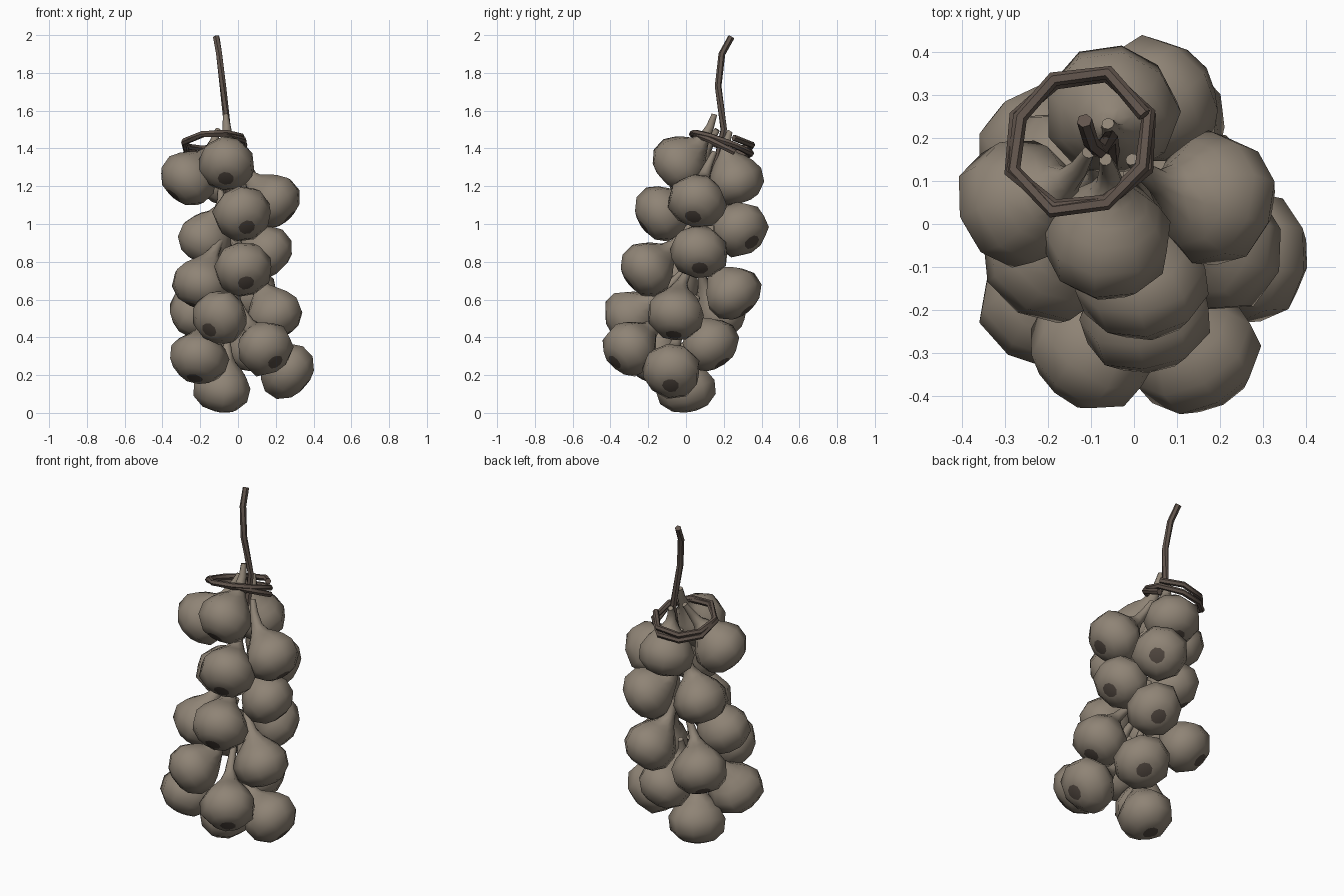
import bpy, bmesh, math, random
from mathutils import Matrix, Vector

random.seed(4)
if "Cube" in bpy.data.objects:
    bpy.data.objects.remove(bpy.data.objects["Cube"])


def material(name, rgb):
    m = bpy.data.materials.new(name)
    m.use_nodes = True
    m.diffuse_color = (*rgb, 1)
    m.node_tree.nodes["Principled BSDF"].inputs["Base Color"].default_value = (*rgb, 1)
    return m


SKIN = material("papery skin", (0.275, 0.23, 0.18))
ROOT = material("dark root", (0.085, 0.066, 0.053))
TWINE = material("brown twine", (0.12, 0.09, 0.073))


def loft(name, rings, mats, root_cap=False):
    """Skin a list of (centre, direction, radii) rings and cap both ends."""
    bm = bmesh.new()
    loops = []
    for centre, direction, radii in rings:
        q = direction.to_track_quat('Z', 'Y')
        n = len(radii)
        loops.append([bm.verts.new(centre + q @ Vector((r * math.cos(math.tau * i / n),
                                                        r * math.sin(math.tau * i / n), 0)))
                      for i, r in enumerate(radii)])
    for a, b in zip(loops, loops[1:]):
        # Start each band at the closest pairing so that it does not twist
        n = len(a)
        k = min(range(n), key=lambda s: sum((a[i].co - b[(i + s) % n].co).length for i in range(n)))
        b[:] = b[k:] + b[:k]
        for i in range(n):
            j = (i + 1) % n
            bm.faces.new((a[i], a[j], b[j], b[i]))
    cap = bm.faces.new(loops[0][::-1])
    cap.material_index = 1 if root_cap else 0
    bm.faces.new(loops[-1])
    bmesh.ops.recalc_face_normals(bm, faces=bm.faces[:])
    mesh = bpy.data.meshes.new(name)
    bm.to_mesh(mesh)
    bm.free()
    for m in mats:
        mesh.materials.append(m)
    obj = bpy.data.objects.new(name, mesh)
    bpy.context.collection.objects.link(obj)
    bpy.ops.object.select_all(action='DESELECT')
    obj.select_set(True)
    bpy.context.view_layer.objects.active = obj
    bpy.ops.object.shade_smooth_by_angle(angle=math.radians(55))
    return obj


def tube(name, points, radius, sides):
    pts = [Vector(p) for p in points]
    rings = []
    for i, p in enumerate(pts):
        d = pts[min(i + 1, len(pts) - 1)] - pts[max(i - 1, 0)]
        rings.append((p, d.normalized(), [radius] * sides))
    return loft(name, rings, [TWINE])


def spine(z):
    """Centre line of the bunch, leaning back towards the top."""
    return Vector((-0.03 - 0.05 * max(0, z - 0.9), -0.1 + 0.19 * z, z))


BODY = [(-0.132, 0.044), (-0.117, 0.092), (-0.064, 0.145), (0.01, 0.153), (0.065, 0.122)]
NECK = [(0, 0.09), (0.18, 0.055), (0.4, 0.031), (0.7, 0.022), (1, 0.015)]
SIDES = 9


def bulb(name, centre, droop, yaw):
    """Droop is how steeply the root points down; yaw turns it sideways."""
    c = Vector(centre)
    out = c - spine(c.z)
    out.z = 0
    out.normalize()
    up = Vector((0, 0, droop)) - Matrix.Rotation(math.radians(yaw), 3, 'Z') @ out * 0.85
    up.normalize()
    lumps = [random.uniform(0.95, 1.06) for _ in range(SIDES)]
    rings = [(c + up * t, up, [r * k for k in lumps]) for t, r in BODY]
    # Neck curves from the shoulder up to the spine
    p0 = c + up * 0.1
    p1 = c + up * 0.2
    p2 = spine(c.z + 0.25) + out * 0.05
    for s, r in NECK:
        p = p0 * (1 - s) ** 2 + p1 * 2 * s * (1 - s) + p2 * s * s
        d = (p1 - p0) * (1 - s) + (p2 - p1) * s
        rings.append((p, d.normalized(), [r] * SIDES))
    loft(name, rings, [SKIN, ROOT], root_cap=True)


# Bulbs from the top of the bunch to the bottom: x, y, z, droop, yaw
BULBS = [
    (-0.06, -0.03, 1.33, 0.75, 0), (-0.26, 0.05, 1.25, 0.9, 0), (-0.05, 0.26, 1.24, 2.5, 0),
    (0.18, 0.06, 1.13, 0.8, 0), (0.02, -0.12, 1.06, 0.62, 0), (-0.17, 0.11, 0.93, 1.5, 0),
    (0.045, 0.28, 0.98, 0.6, -28), (0.14, 0.07, 0.86, 0.85, 0), (0.02, -0.2, 0.77, 0.66, 0),
    (-0.19, -0.07, 0.69, 2.0, 0), (0.06, 0.24, 0.64, 0.95, 0), (-0.09, -0.28, 0.51, 0.55, -22),
    (-0.21, 0.17, 0.54, 0.9, 0), (0.19, -0.05, 0.53, 1.6, 0), (0.14, -0.29, 0.35, 0.65, 0),
    (-0.205, -0.17, 0.30, 1.6, 30), (0.05, 0.12, 0.37, 1.1, 0), (0.255, -0.075, 0.23, 0.72, 0),
    (-0.08, 0.0, 0.14, 3.5, 0),
]
for i, (x, y, z, droop, yaw) in enumerate(BULBS):
    bulb(f"bulb_{i + 1:02d}", (x, y, z), droop, yaw)

# Hanging stem
tube("hanging_stem", [(-0.05, 0.11, 1.15), (-0.05, 0.16, 1.32), (-0.055, 0.2, 1.5),
                      (-0.08, 0.17, 1.73), (-0.1, 0.19, 1.9), (-0.115, 0.24, 1.99)], 0.018, 6)

# Twine wound twice around the necks
winding = []
for i in range(17):
    a = math.tau * i / 8 + 0.4
    r = 0.162 + 0.012 * math.sin(i * 1.7)
    x, y = r * math.cos(a), r * math.sin(a)
    turn = i / 16
    winding.append((x - 0.125, y + 0.19, 1.45 - (0.22 + 0.26 * turn) * y + (0.14 - 0.1 * turn) * x - 0.045 * turn))
tube("twine_tie", winding, 0.017, 6)
